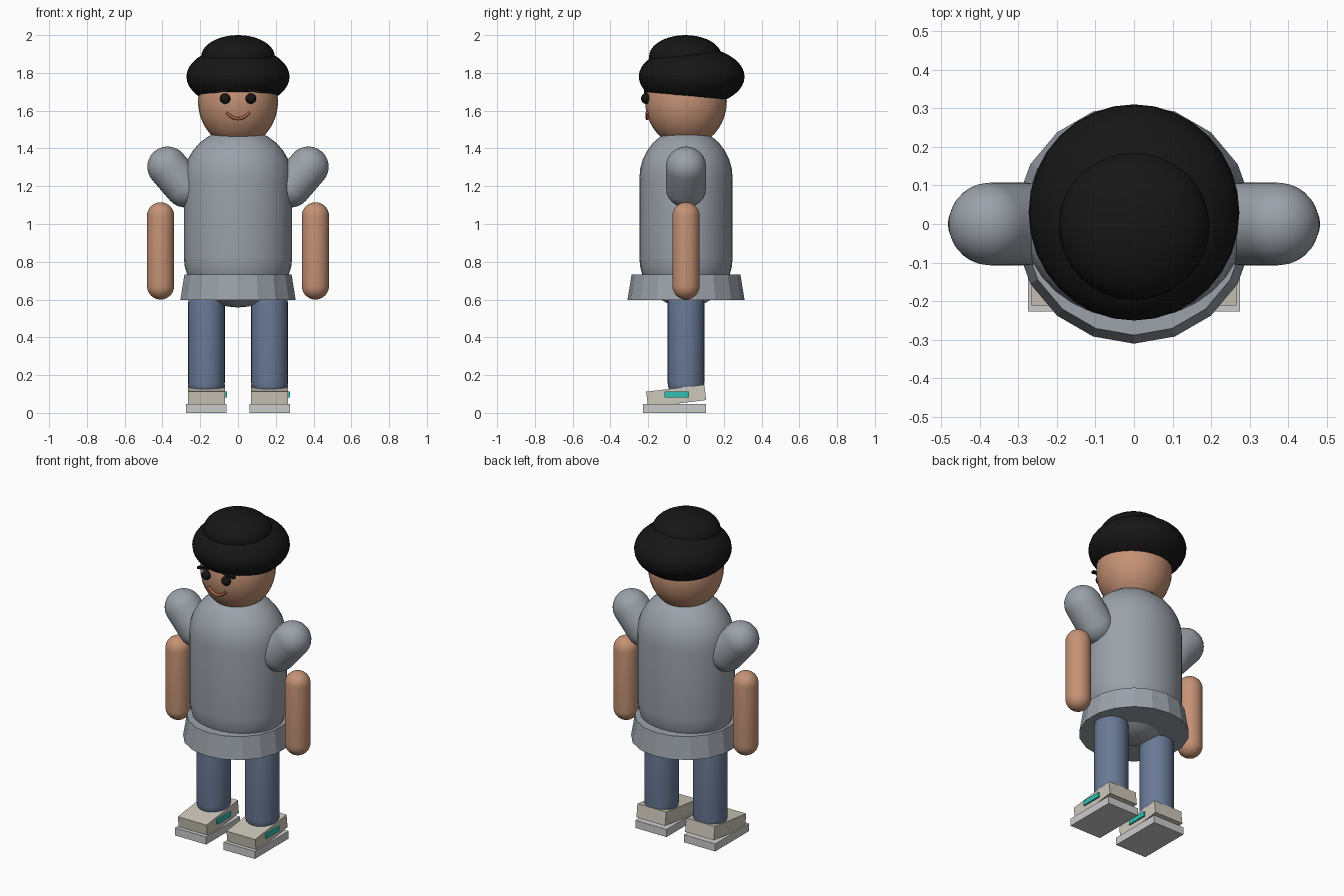
import bpy, math
from mathutils import Vector

if "Cube" in bpy.data.objects:
    bpy.data.objects.remove(bpy.data.objects["Cube"])

def material(name, rgb):
    m = bpy.data.materials.new(name)
    m.diffuse_color = (*rgb, 1)
    m.use_nodes = True
    m.node_tree.nodes["Principled BSDF"].inputs["Base Color"].default_value = m.diffuse_color
    return m

SHIRT = material("shirt_grey", (0.33, 0.36, 0.40))
SKIN = material("skin_tan", (0.56, 0.29, 0.18))
BLACK = material("black", (0.008, 0.008, 0.008))
DENIM = material("denim", (0.14, 0.19, 0.30))
UPPER = material("shoe_beige", (0.62, 0.58, 0.50))
SOLE = material("sole_grey", (0.68, 0.69, 0.71))
TEAL = material("teal", (0.03, 0.53, 0.44))
LIP = material("lip", (0.45, 0.13, 0.07))

def finish(name, mat, smooth=True):
    ob = bpy.context.object
    ob.name = name
    ob.data.materials.append(mat)
    if smooth:
        bpy.ops.object.shade_smooth_by_angle(angle=math.radians(40))
    return ob

def capsule(name, a, b, r, mat, ry=None, rz=None, segs=32, rings=8):
    """Round-ended cylinder whose end spheres sit at a and b."""
    a, b = Vector(a), Vector(b)
    half, rz, ry = (b - a).length / 2, rz or r, ry or r
    ts = [math.pi / 2 * i / rings for i in range(rings)]
    profile = [(math.cos(t), -half - rz * math.sin(t)) for t in reversed(ts)]
    profile += [(math.cos(t), half + rz * math.sin(t)) for t in ts]
    verts = [(r * c * math.cos(2 * math.pi * j / segs), ry * c * math.sin(2 * math.pi * j / segs), z)
             for c, z in profile for j in range(segs)]
    faces = [(i * segs + j, i * segs + (j + 1) % segs, (i + 1) * segs + (j + 1) % segs, (i + 1) * segs + j)
             for i in range(len(profile) - 1) for j in range(segs)]
    n = len(verts)
    verts += [(0, 0, -half - rz), (0, 0, half + rz)]
    for j in range(segs):
        k = (j + 1) % segs
        faces += [(n, k, j), (n + 1, n - segs + j, n - segs + k)]
    me = bpy.data.meshes.new(name)
    me.from_pydata(verts, [], faces)
    ob = bpy.data.objects.new(name, me)
    bpy.context.collection.objects.link(ob)
    bpy.context.view_layer.objects.active = ob
    bpy.ops.object.select_all(action='DESELECT')
    ob.select_set(True)
    ob.location = (a + b) / 2
    ob.rotation_euler = (b - a).to_track_quat('Z', 'Y').to_euler()
    return finish(name, mat)

def ball(name, loc, radii, mat, segs=32, rings=20):
    bpy.ops.mesh.primitive_uv_sphere_add(segments=segs, ring_count=rings, radius=1, location=loc)
    bpy.context.object.scale = radii
    return finish(name, mat)

def box(name, loc, size, mat, rot=(0, 0, 0)):
    bpy.ops.mesh.primitive_cube_add(size=1, location=loc, rotation=rot)
    bpy.context.object.scale = size
    return finish(name, mat, smooth=False)

# Body and faceted shirt hem
capsule("torso", (0, 0, 0.823), (0, 0, 1.242), 0.287, SHIRT, ry=0.247, rz=0.265)
bpy.ops.mesh.primitive_cone_add(vertices=18, radius1=0.31, radius2=0.288, depth=0.135,
                                location=(0, 0, 0.665))
finish("shirt_hem", SHIRT, smooth=False)

# Head and two-tier hair
ball("head", (0, 0, 1.65), (0.212, 0.216, 0.24), SKIN)
ball("hair", (0, 0.03, 1.78), (0.273, 0.28, 0.16), BLACK)
ball("hair_crown", (0, -0.003, 1.885), (0.195, 0.193, 0.115), BLACK)

# Smile: a bent tube
curve = bpy.data.curves.new("smile", 'CURVE')
curve.dimensions = '3D'
curve.bevel_depth = 0.008
curve.bevel_resolution = 2
curve.use_fill_caps = True
sp = curve.splines.new('POLY')
sp.points.add(12)
for i, p in enumerate(sp.points):
    x = -0.06 + 0.01 * i
    p.co = (x, -0.206, 1.557 + 0.034 * (x / 0.06) ** 2, 1)
smile = bpy.data.objects.new("smile", curve)
bpy.context.collection.objects.link(smile)
curve.materials.append(LIP)

for side, s in (("left", -1), ("right", 1)):
    # Face details
    ball(f"{side}_eye", (s * 0.068, -0.213, 1.664), (0.028, 0.025, 0.028), BLACK, 16, 10)
    box(f"{side}_brow", (s * 0.088, -0.213, 1.704), (0.075, 0.02, 0.014), BLACK, (0, s * 0.15, 0))
    # Arms
    capsule(f"{side}_sleeve", (s * 0.28, 0, 1.195), (s * 0.373, 0, 1.303), 0.107, SHIRT)
    capsule(f"{side}_forearm", (s * 0.41, 0, 0.672), (s * 0.41, 0, 1.043), 0.072, SKIN)
    # Legs
    x = s * 0.167
    capsule(f"{side}_leg", (x, 0, 0.16), (x, 0, 0.58), 0.097, DENIM)
    # Shoes, each with a stripe on its +x side
    box(f"{side}_sole", (x, -0.061, 0.0235), (0.214, 0.332, 0.047), SOLE)
    box(f"{side}_shoe_upper", (x, -0.052, 0.09), (0.197, 0.31, 0.082), UPPER, (0.12, 0, 0))
    box(f"{side}_shoe_stripe", (x + 0.1, -0.05, 0.097), (0.016, 0.13, 0.03), TEAL)
